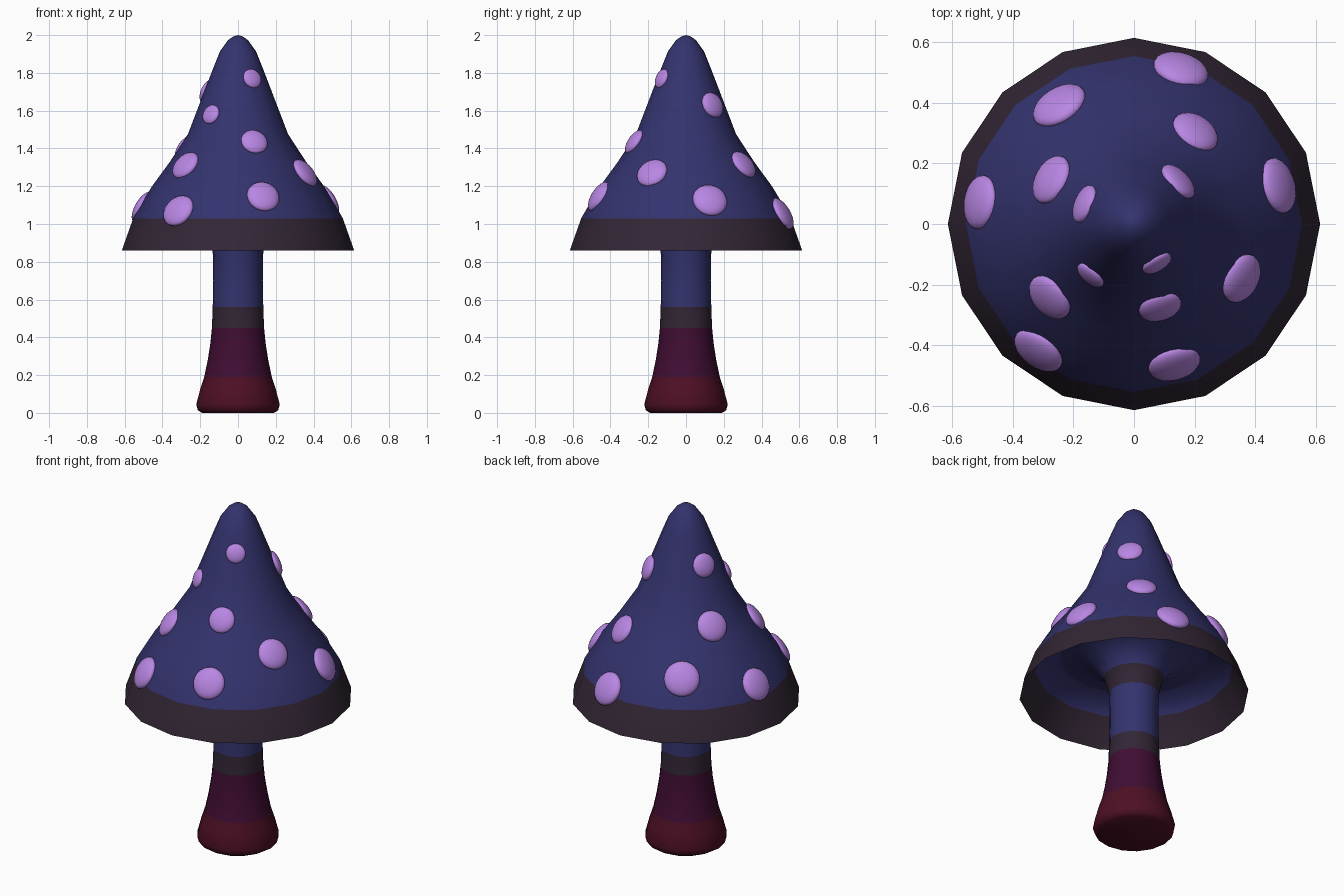
import bpy, bmesh, math
from mathutils import Vector

if "Cube" in bpy.data.objects:
    bpy.data.objects.remove(bpy.data.objects["Cube"])

SIDES = 16


def material(name, rgb):
    m = bpy.data.materials.new(name)
    m.diffuse_color = (*rgb, 1)
    m.use_nodes = True
    m.node_tree.nodes["Principled BSDF"].inputs["Base Color"].default_value = m.diffuse_color
    return m


BLUE = material("deep blue", (0.034, 0.033, 0.158))
DARK = material("dark plum brown", (0.032, 0.019, 0.035))
PURPLE = material("dark purple", (0.050, 0.004, 0.032))
RED = material("dark red", (0.075, 0.005, 0.018))
LILAC = material("lilac", (0.48, 0.24, 0.77))


def finish(bm, name, mats, angle=50):
    bmesh.ops.recalc_face_normals(bm, faces=bm.faces)
    for f in bm.faces:
        f.smooth = True
    me = bpy.data.meshes.new(name)
    bm.to_mesh(me)
    bm.free()
    for m in mats:
        me.materials.append(m)
    me.set_sharp_from_angle(angle=math.radians(angle))
    ob = bpy.data.objects.new(name, me)
    bpy.context.collection.objects.link(ob)
    return ob


def lathe(name, profile, mats, rule):
    """Spin (radius, z) points round z; rule gives a material per face height."""
    bm = bmesh.new()
    rings = []
    for r, z in profile:
        if r == 0:
            rings.append([bm.verts.new((0, 0, z))] * SIDES)
        else:
            rings.append([bm.verts.new((r * math.cos(2 * math.pi * i / SIDES),
                                        r * math.sin(2 * math.pi * i / SIDES), z))
                          for i in range(SIDES)])
    for a, b in zip(rings, rings[1:]):
        for i in range(SIDES):
            j = (i + 1) % SIDES
            quad = list(dict.fromkeys((a[i], a[j], b[j], b[i])))
            f = bm.faces.new(quad)
            f.material_index = rule(f.calc_center_median().z)
    return finish(bm, name, mats)


# Stem with coloured bands, flaring out into the hollow of the cap
stem = [(0, 0), (0.19, 0), (0.213, 0.014), (0.221, 0.045), (0.2, 0.125),
        (0.179, 0.19), (0.16, 0.28), (0.146, 0.37), (0.138, 0.45),
        (0.134, 0.56), (0.131, 0.70), (0.134, 0.86), (0.16, 0.965),
        (0.21, 1.03), (0.30, 1.08), (0.40, 1.09)]


def stem_rule(z):
    for limit, index in ((0.19, 3), (0.45, 2), (0.56, 1), (0.86, 0), (0.965, 1)):
        if z < limit:
            return index
    return 0


lathe("stem", stem, [BLUE, DARK, PURPLE, RED], stem_rule)

# Cap: outer cone from the rim to the rounded tip, plus the hollow underside
outer = [(0.615, 0.86), (0.555, 1.03), (0.50, 1.125), (0.455, 1.20),
         (0.36, 1.33), (0.265, 1.476), (0.196, 1.656), (0.127, 1.836),
         (0.095, 1.915), (0.053, 1.973), (0.025, 1.993), (0, 2.0)]
under = [(0.40, 1.09), (0.48, 1.065), (0.53, 1.02)]
lathe("cap", under + outer, [BLUE, DARK], lambda z: 1 if z < 1.01 else 0)

# Spots: x, y give the direction, z the height on the cap, then the size
spots = [(0.07, -0.12, 1.77, 0.053), (-0.14, -0.165, 1.58, 0.053),
         (0.085, -0.27, 1.435, 0.072), (-0.27, -0.235, 1.31, 0.083),
         (0.13, -0.45, 1.145, 0.088), (-0.31, -0.41, 1.07, 0.091),
         (0.345, -0.175, 1.27, 0.085), (0.14, 0.135, 1.63, 0.07),
         (0.2, 0.3, 1.315, 0.082), (0.47, 0.125, 1.125, 0.093),
         (0.155, 0.51, 1.055, 0.093), (-0.16, 0.065, 1.70, 0.066),
         (-0.27, 0.145, 1.40, 0.085), (-0.24, 0.38, 1.175, 0.096),
         (-0.495, 0.07, 1.09, 0.09)]


def cap_point(z):
    for (r0, z0), (r1, z1) in zip(outer, outer[1:]):
        if z0 <= z <= z1:
            t = (z - z0) / (z1 - z0)
            return r0 + t * (r1 - r0), Vector((z1 - z0, r0 - r1)).normalized()


for n, (x, y, z, size) in enumerate(spots, 1):
    r, slope = cap_point(z)
    out = Vector((x, y, 0)).normalized()
    normal = out * slope.x + Vector((0, 0, slope.y))
    bm = bmesh.new()
    bmesh.ops.create_uvsphere(bm, u_segments=24, v_segments=12, radius=1)
    ob = finish(bm, f"cap_spot_{n:02d}", [LILAC])
    ob.location = out * r * 0.985 + Vector((0, 0, z))
    ob.rotation_euler = normal.to_track_quat('Z', 'Y').to_euler()
    ob.scale = (size, size, size * 0.4)
